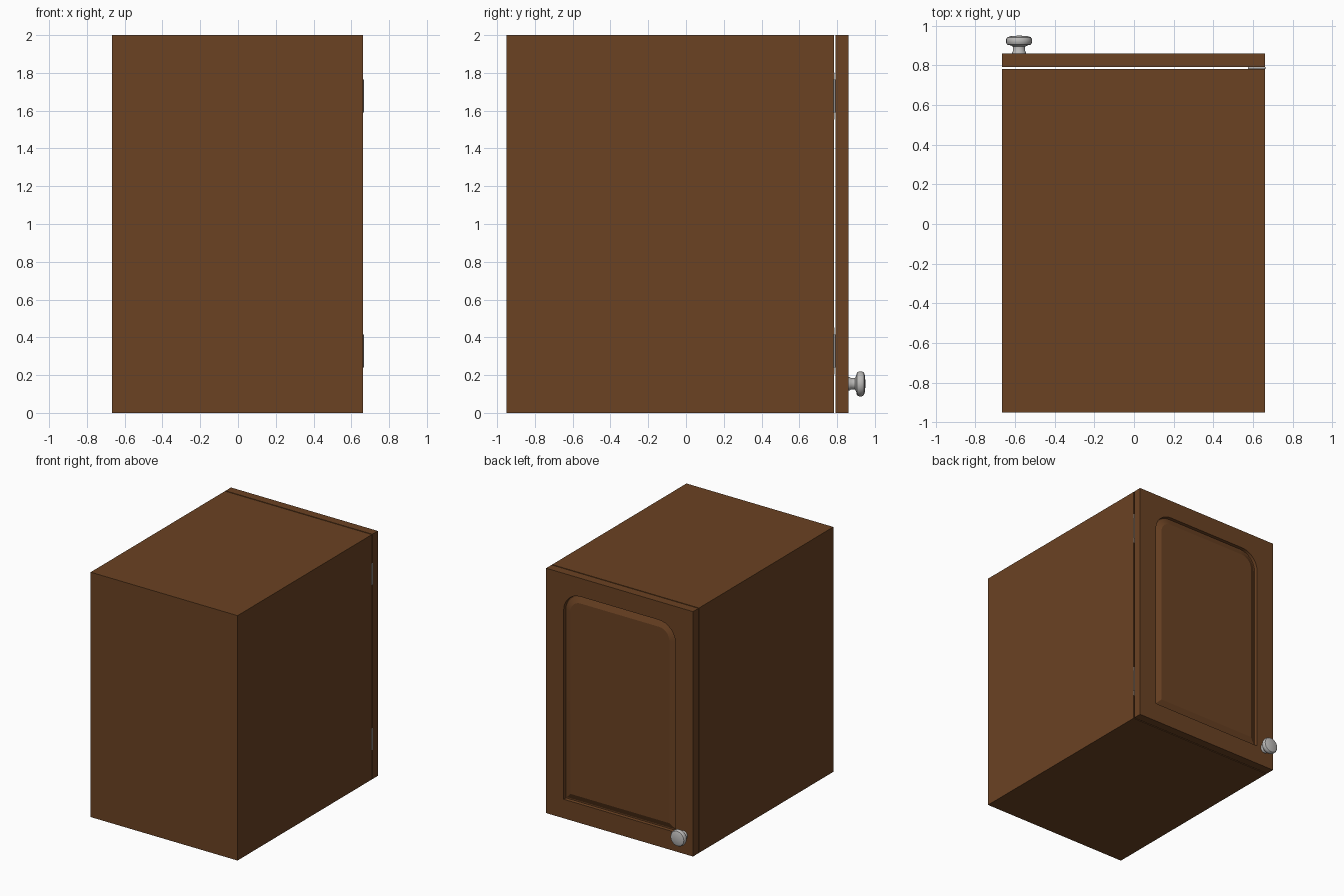
import bpy, bmesh, math
from mathutils import Matrix, Vector

if "Cube" in bpy.data.objects:
    bpy.data.objects.remove(bpy.data.objects["Cube"])

X0, X1 = -0.666, 0.661          # cabinet sides
XC = (X0 + X1) / 2
BACK, BODY, DOOR_IN, DOOR_OUT, H = -0.95, 0.783, 0.791, 0.861, 2.0


def material(name, rgb):
    m = bpy.data.materials.new(name)
    m.diffuse_color = (*rgb, 1)
    m.use_nodes = True
    m.node_tree.nodes["Principled BSDF"].inputs["Base Color"].default_value = m.diffuse_color
    return m


wood = material("brown wood", (0.145, 0.054, 0.0165))
metal = material("grey metal", (0.50, 0.49, 0.48))


def finish(bm, name, mat):
    bmesh.ops.recalc_face_normals(bm, faces=bm.faces[:])
    me = bpy.data.meshes.new(name)
    bm.to_mesh(me)
    bm.free()
    me.materials.append(mat)
    ob = bpy.data.objects.new(name, me)
    bpy.context.collection.objects.link(ob)
    return ob


def smooth(ob, angle):
    bpy.ops.object.select_all(action='DESELECT')
    ob.select_set(True)
    bpy.context.view_layer.objects.active = ob
    bpy.ops.object.shade_smooth_by_angle(angle=math.radians(angle))


def box(name, lo, hi, mat):
    bm = bmesh.new()
    size = Vector(hi) - Vector(lo)
    mid = (Vector(hi) + Vector(lo)) / 2
    bmesh.ops.create_cube(bm, size=1, matrix=Matrix.Translation(mid) @ Matrix.Diagonal((*size, 1)))
    return finish(bm, name, mat)


# Cabinet body: hollow box, open on the door side
bm = bmesh.new()
W = 0.06


def rect(y, inset):
    return [bm.verts.new((x, y, z)) for x, z in (
        (X0 + inset, inset), (X1 - inset, inset), (X1 - inset, H - inset), (X0 + inset, H - inset))]


def bridge(a, b):
    n = len(a)
    for i in range(n):
        bm.faces.new((a[i], a[(i + 1) % n], b[(i + 1) % n], b[i]))


loops = [rect(BACK, 0), rect(BODY, 0), rect(BODY, W), rect(BACK + W, W)]
for a, b in zip(loops, loops[1:]):
    bridge(a, b)
bm.faces.new(loops[0])
bm.faces.new(loops[-1])
finish(bm, "cabinet_body", wood)

# Door: slab with a routed groove around a raised panel with rounded top corners
bm = bmesh.new()
SEG = 8


def arch(y, inset):
    hw, z0, z1, r = 0.505 - inset, 0.155 + inset, 1.85 - inset, 0.15 - inset
    pts = [(-hw, z0), (hw, z0)]
    for side, start in ((1, 0), (-1, 90)):
        for i in range(SEG + 1):
            a = math.radians(start + 90 * i / SEG)
            pts.append((side * (hw - r) + r * math.cos(a), z1 - r + r * math.sin(a)))
    return [bm.verts.new((XC + x, y, z)) for x, z in pts]


back, front = rect(DOOR_IN, 0), rect(DOOR_OUT, 0)
bm.faces.new(back)
bridge(back, front)
rings = [arch(DOOR_OUT - d, i) for i, d in ((0, 0), (0.003, 0.025), (0.012, 0.025), (0.058, 0.004))]
for a, b in zip(rings, rings[1:]):
    bridge(a, b)
bm.faces.new(rings[-1])
# flat frame around the groove
o = rings[0]
right, left = o[2:3 + SEG], o[3 + SEG:]
bl, br, tr, tl = front
bm.faces.new((bl, br, o[1], o[0]))
bm.faces.new((br, tr, right[0], o[1]))
bm.faces.new((tr, tl, left[0], right[-1]))
bm.faces.new((tl, bl, o[0], left[-1]))
for corner, arc in ((tr, right), (tl, left)):
    for p, q in zip(arc, arc[1:]):
        bm.faces.new((corner, q, p))
door = finish(bm, "door", wood)
smooth(door, 20)

# Knob: profile (radius, y) spun about the y axis
bm = bmesh.new()
profile = [(0.036, DOOR_OUT - 0.002), (0.036, 0.866), (0.031, 0.872), (0.031, 0.895), (0.042, 0.901),
           (0.060, 0.905), (0.066, 0.916), (0.066, 0.932), (0.060, 0.942), (0.045, 0.947)]
N = 20
prev = None
for r, y in profile:
    ring = [bm.verts.new((-0.580 + r * math.cos(2 * math.pi * k / N), y,
                          0.154 + r * math.sin(2 * math.pi * k / N))) for k in range(N)]
    if prev:
        bridge(prev, ring)
    else:
        bm.faces.new(ring)
    prev = ring
tip = bm.verts.new((-0.580, 0.951, 0.154))
for k in range(N):
    bm.faces.new((prev[k], prev[(k + 1) % N], tip))
smooth(finish(bm, "knob", metal), 40)

# Hinges: two leaves in the gap and a pin on the outer edge
GAP = (BODY + DOOR_IN) / 2
for label, z in (("lower", 0.328), ("upper", 1.678)):
    box(label + "_hinge_body_leaf", (0.575, BODY, z - 0.125), (X1, BODY + 0.003, z + 0.125), metal)
    box(label + "_hinge_door_leaf", (0.575, DOOR_IN - 0.003, z - 0.088), (X1, DOOR_IN, z + 0.088), metal)
    bm = bmesh.new()
    bmesh.ops.create_cone(bm, cap_ends=True, segments=12, radius1=0.005, radius2=0.005, depth=0.176,
                          matrix=Matrix.Translation((X1, GAP, z)))
    smooth(finish(bm, label + "_hinge_pin", metal), 40)
